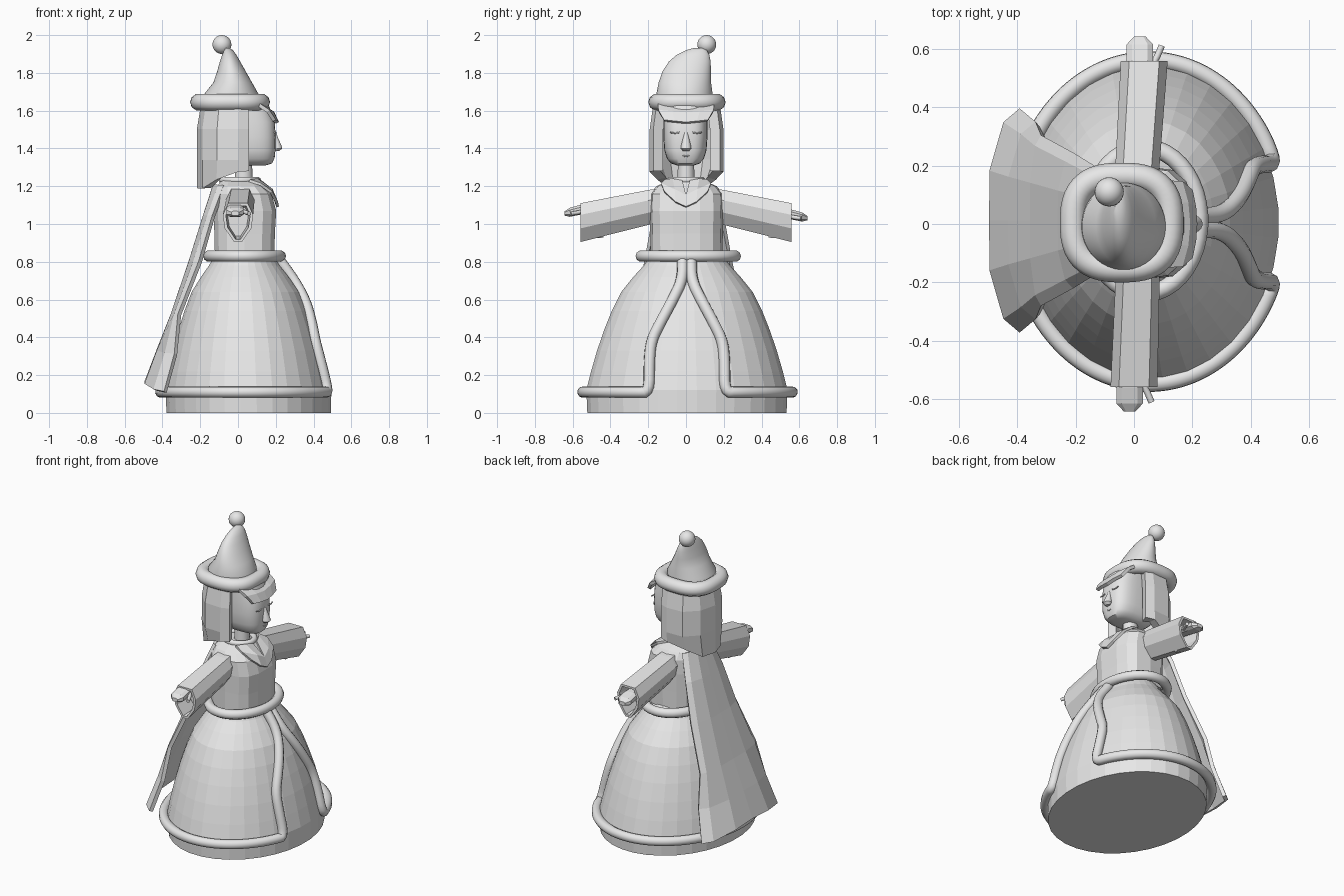
import bpy, bmesh, math
from mathutils import Vector

cube = bpy.data.objects.get("Cube")
if cube:
    bpy.data.objects.remove(cube, do_unlink=True)

grey = bpy.data.materials.new("plain grey")
grey.use_nodes = True
grey.diffuse_color = (0.8, 0.8, 0.8, 1)
grey.node_tree.nodes["Principled BSDF"].inputs["Base Color"].default_value = (0.8, 0.8, 0.8, 1)


def smooth(ob, angle=40):
    bpy.ops.object.select_all(action='DESELECT')
    ob.select_set(True)
    bpy.context.view_layer.objects.active = ob
    bpy.ops.object.shade_smooth_by_angle(angle=math.radians(angle))


def finish(name, bm, is_smooth=False):
    bmesh.ops.recalc_face_normals(bm, faces=bm.faces)
    me = bpy.data.meshes.new(name)
    bm.to_mesh(me)
    bm.free()
    me.materials.append(grey)
    ob = bpy.data.objects.new(name, me)
    bpy.context.collection.objects.link(ob)
    if is_smooth:
        smooth(ob)
    return ob


def skin(rings, closed=True):
    """Join matching rows of points with quads; closed rows get end caps."""
    bm = bmesh.new()
    rows = [[bm.verts.new(p) for p in r] for r in rings]
    n = len(rows[0])
    for a, b in zip(rows, rows[1:]):
        for i in range(n if closed else n - 1):
            j = (i + 1) % n
            bm.faces.new((a[i], a[j], b[j], b[i]))
    if closed:
        bm.faces.new(rows[0])
        bm.faces.new(rows[-1])
    return bm


def oval(cx, cy, z, rx, ry, n=32, e=2.0):
    pts = []
    for i in range(n):
        a = 2 * math.pi * (i + 0.5) / n
        c, s = math.cos(a), math.sin(a)
        pts.append((cx + rx * math.copysign(abs(c) ** (2 / e), c),
                    cy + ry * math.copysign(abs(s) ** (2 / e), s), z))
    return pts


def loft(name, sections, n=32, e=2.0, is_smooth=False):
    return finish(name, skin([oval(*s, n=n, e=e) for s in sections]), is_smooth)


def sheet(name, rows, thick):
    ob = finish(name, skin(rows, closed=False))
    mod = ob.modifiers.new("thickness", 'SOLIDIFY')
    mod.thickness = thick
    mod.offset = 0
    return ob


def tube(name, pts, r, closed=False):
    cu = bpy.data.curves.new(name, 'CURVE')
    cu.dimensions = '3D'
    cu.bevel_depth = r
    cu.bevel_resolution = 3
    cu.use_fill_caps = True
    sp = cu.splines.new('POLY')
    sp.points.add(len(pts) - 1)
    for q, p in zip(sp.points, pts):
        q.co = (*p, 1)
    sp.use_cyclic_u = closed
    ob = bpy.data.objects.new(name, cu)
    bpy.context.collection.objects.link(ob)
    bpy.ops.object.select_all(action='DESELECT')
    ob.select_set(True)
    bpy.context.view_layer.objects.active = ob
    bpy.ops.object.convert(target='MESH')
    ob = bpy.context.view_layer.objects.active
    ob.data.materials.clear()
    ob.data.materials.append(grey)
    smooth(ob, 60)
    return ob


def rounded(pts, times=2):
    """Corner-cutting keeps the tube path soft."""
    for _ in range(times):
        out = [pts[0]]
        for a, b in zip(pts, pts[1:]):
            out += [a.lerp(b, 0.25), a.lerp(b, 0.75)]
        pts = out + [pts[-1]]
    return pts


# Bell skirt: height, centre x, half width in y
PROFILE = [(0, .057, .53), (.12, .055, .535), (.22, .052, .51), (.33, .05, .478), (.44, .047, .44),
           (.54, .045, .4), (.64, .042, .35), (.72, .038, .285), (.78, .035, .23), (.85, .035, .18)]
loft("skirt", [(cx, .005, z, r * .825, r) for z, cx, r in PROFILE])


def skirt_front(y, z):
    for (z0, c0, r0), (z1, c1, r1) in zip(PROFILE, PROFILE[1:]):
        if z0 <= z <= z1:
            t = (z - z0) / (z1 - z0)
            c, r = c0 + (c1 - c0) * t, r0 + (r1 - r0) * t
            return Vector((c + r * .825 * math.sqrt(1 - (y / r) ** 2) + .012, y + .005, z))


# Skirt trim: down the front opening, round the hem, and back up
drop = [(.022, .81), (.025, .7), (.08, .59), (.14, .48), (.19, .38), (.2, .27), (.2, .11)]
left = [skirt_front(y, z) for y, z in drop]
right = [skirt_front(-y, z) for y, z in reversed(drop)]
hem = [Vector((.05 + .46 * math.cos(a), .008 + .555 * math.sin(a), .11))
       for a in [math.radians(28 + 304 * i / 40) for i in range(41)]]
tube("skirt_trim", rounded(left + hem + right), .03)
tube("waist_trim", oval(.035, .012, .83, .19, .25, n=40), .03, True)

# Bodice, neck and collar
loft("bodice", [(.035, .003, .83, .16, .19), (.035, .003, .95, .163, .192), (.037, .003, 1.07, .168, .195),
                (.03, .003, 1.16, .15, .192), (.015, .003, 1.2, .125, .16), (.01, .003, 1.235, .1, .08)], n=14, e=3)
loft("neck", [(.03, 0, 1.2, .05, .048), (.03, 0, 1.36, .045, .043)], n=12, is_smooth=True)
tube("collar", oval(.01, 0, 1.232, .095, .085, n=20), .018, True)
for side, s in (("left", 1), ("right", -1)):
    sheet(side + "_lapel", [[(.12, .02 * s, 1.225), (.1, .07 * s, 1.235), (.06, .11 * s, 1.23)],
                            [(.19, 0, 1.15), (.178, .06 * s, 1.18), (.12, .13 * s, 1.21)],
                            [(.21, 0, 1.09), (.205, .055 * s, 1.115), (.175, .115 * s, 1.17)]], .015)

# Sleeves flaring to hollow cuffs, with hands
SLEEVE = [(-.05, 1), (.05, 1), (.078, .7), (.068, .35), (.02, 0), (-.02, 0), (-.068, .35), (-.078, .7)]


def sleeve_ring(cx, y, low, high, w):
    return [(cx + x * w, y, low + (high - low) * h) for x, h in SLEEVE]


for side, s, cx in (("left", 1, .035), ("right", -1, 0)):
    bm = skin([sleeve_ring(.012, .12 * s, 1.02, 1.19, .95), sleeve_ring(.012, .2 * s, .995, 1.18, .97),
               sleeve_ring(cx, .558 * s, .905, 1.11, 1.03)])
    bm.faces.ensure_lookup_table()
    bmesh.ops.recalc_face_normals(bm, faces=bm.faces)
    cuff = bm.faces[-1]
    bmesh.ops.inset_region(bm, faces=[cuff], thickness=.016)
    bmesh.ops.inset_region(bm, faces=[cuff], thickness=.01, depth=-.12)
    finish(side + "_sleeve", bm)
    hz = 1.045 if s > 0 else 1.07

    def palm(y, w, t, dz):
        return [(cx - .015 + x * w, y * s, hz + dz + z * t)
                for x, z in ((-1, -.5), (-.6, -1), (.6, -1), (1, -.5), (1, .5), (.6, 1), (-.6, 1), (-1, .5))]
    finish(side + "_hand", skin([palm(.4, .03, .022, .03), palm(.56, .045, .026, .005),
                                 palm(.615, .045, .024, -.008), palm(.642, .02, .012, -.014)]))
    tube(side + "_thumb", [(cx + .02, .53 * s, hz), (cx + .045, .575 * s, hz - .01),
                           (cx + .06, .61 * s, hz - .015)], .011)

# Head with nose and closed eyes
loft("head", [(.06, -.003, 1.31, .085, .045), (.055, -.003, 1.32, .125, .075), (.045, -.003, 1.345, .147, .098),
              (.042, -.003, 1.39, .157, .112), (.04, -.003, 1.46, .16, .117), (.035, -.003, 1.54, .16, .117),
              (.02, -.003, 1.64, .14, .11)], n=32, e=3, is_smooth=True)
loft("nose", [(.195, 0, 1.485, .006, .008), (.2, 0, 1.45, .015, .017), (.205, 0, 1.415, .026, .026),
              (.208, 0, 1.4, .027, .028), (.204, 0, 1.386, .014, .016)], n=14, is_smooth=True)
for side, s in (("left", 1), ("right", -1)):
    tube(side + "_eyelid", [(.2 - .9 * (.03 + .012 * i) ** 2, s * (.035 + .012 * i), 1.485 - .004 * math.sin(i * .8))
                            for i in range(5)], .004)
tube("mouth", [(.193, y * .008, 1.358 + .0015 * y * y) for y in range(-2, 3)], .004)

# Bobbed hair wrapping the back and sides, plus a fringe
half = [(.05, .15), (0, .168), (-.1, .165), (-.165, .1)]
outline = half + [(-.19, 0)] + [(x, -y) for x, y in reversed(half)]
rows = [[(x * k, y * k + .003, z) for x, y in outline] for z, k in ((1.64, .88), (1.5, 1), (1.34, 1))]
rows.append([(x, y * (1 if x > -.05 else .8) + .003, 1.28 if x > -.05 else 1.24 if x > -.12 else 1.19)
             for x, y in outline])
sheet("hair", rows, .055)
sheet("fringe", [[(x - 1.2 * (t * w) ** 2, t * w, z + .012 * abs(t)) for t in (-1, -.5, 0, .5, 1)]
                 for x, z, w in ((.12, 1.63, .15), (.185, 1.585, .145), (.208, 1.535, .115))], .02)

# Hat: leaning cone, rolled brim and bobble
tube("hat_brim", oval(-.042, .005, 1.645, .167, .16, n=48, e=2.7), .045, True)
loft("hat", [(-.038, -.008, 1.62, .148, .15), (-.035, -.008, 1.69, .143, .149), (-.028, -.006, 1.75, .102, .139),
             (-.035, .004, 1.81, .075, .128), (-.042, .02, 1.86, .054, .111), (-.046, .037, 1.895, .038, .087),
             (-.05, .055, 1.92, .024, .056), (-.055, .068, 1.932, .01, .025)], n=40, is_smooth=True)
bm = bmesh.new()
bmesh.ops.create_uvsphere(bm, u_segments=24, v_segments=14, radius=.05)
bmesh.ops.translate(bm, verts=bm.verts, vec=(-.085, .11, 1.95))
finish("hat_bobble", bm, True)

# Cape: z, centre x, edge x, half width, edge drop
CAPE = [(1.21, -.12, -.07, .13, .01), (1.04, -.175, -.13, .18, 0), (.8, -.25, -.2, .225, 0),
        (.52, -.345, -.31, .285, 0), (.33, -.42, -.33, .33, .02), (.16, -.485, -.385, .375, .05)]
sheet("cape", [[(cx + (ex - cx) * abs(t) ** 6, t * w + .012, z - d * t * t)
                for t in (-1, -.88, -.45, 0, .45, .88, 1)] for z, cx, ex, w, d in CAPE], .024)
